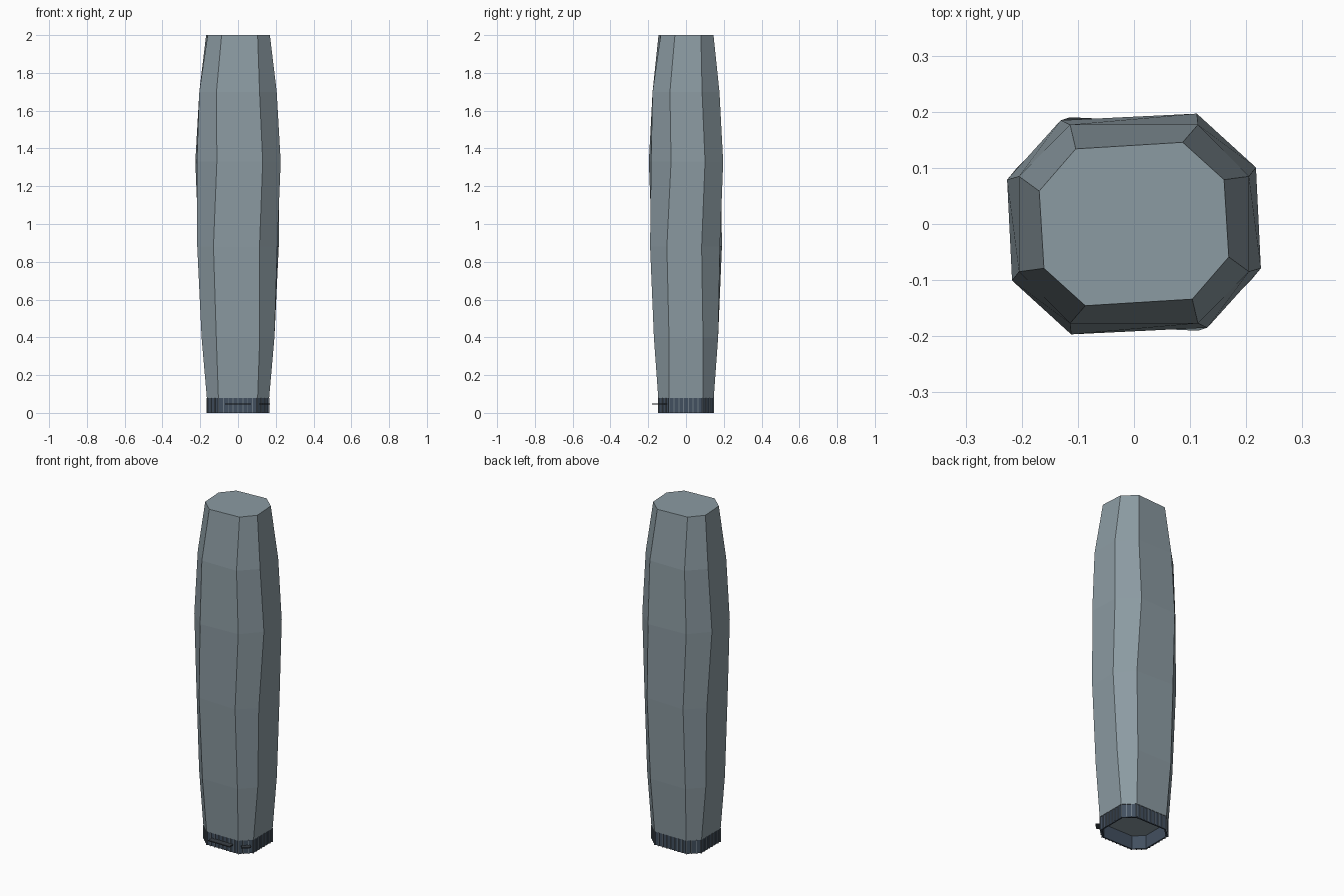
import bpy, bmesh, math
from mathutils import Vector, Matrix

cube = bpy.data.objects.get("Cube")
if cube:
    bpy.data.objects.remove(cube, do_unlink=True)


def material(name, rgb):
    m = bpy.data.materials.new(name)
    m.use_nodes = True
    m.diffuse_color = (*rgb, 1)
    m.node_tree.nodes["Principled BSDF"].inputs["Base Color"].default_value = (*rgb, 1)
    return m


cladding = material("grey cladding", (0.26, 0.325, 0.36))
glass = material("dark blue glass", (0.055, 0.08, 0.115))
metal = material("mullion grey", (0.15, 0.19, 0.23))
dark = material("dark canopy", (0.04, 0.05, 0.06))


def finish(name, bm, mat):
    bmesh.ops.recalc_face_normals(bm, faces=bm.faces)
    mesh = bpy.data.meshes.new(name)
    bm.to_mesh(mesh)
    bm.free()
    mesh.materials.append(mat)
    ob = bpy.data.objects.new(name, mesh)
    bpy.context.collection.objects.link(ob)
    return ob


def octagon(a, b, c, d, z, turn=0):
    """Chamfered rectangle: half sizes a, b; flat half lengths c, d."""
    pts = [(-c, -b), (c, -b), (a, -d), (a, d), (c, b), (-c, b), (-a, d), (-a, -d)]
    rot = Matrix.Rotation(math.radians(turn), 3, "Z")
    return [rot @ Vector((x, y, z)) for x, y in pts]


def loft(bm, rings):
    loops = [[bm.verts.new(p) for p in ring] for ring in rings]
    for low, high in zip(loops, loops[1:]):
        for i in range(len(low)):
            j = (i + 1) % len(low)
            bm.faces.new((low[i], low[j], high[j], high[i]))
    return loops


def add_box(bm, centre, size, angle):
    m = (Matrix.Translation(centre) @ Matrix.Rotation(angle, 4, "Z")
         @ Matrix.Diagonal((*size, 1)))
    bmesh.ops.create_cube(bm, size=1, matrix=m)


# Tower shaft: gently bulging octagon whose floors sway left and right
H = 0.08
shaft = [
    octagon(0.165, 0.147, 0.104, 0.09, H),
    octagon(0.193, 0.170, 0.115, 0.09, 0.4),
    octagon(0.212, 0.185, 0.122, 0.092, 0.88, -2.5),
    octagon(0.222, 0.191, 0.1215, 0.09, 1.33, 2.8),
    octagon(0.205, 0.177, 0.114, 0.085, 1.7),
    octagon(0.165, 0.14, 0.0955, 0.069, 2.0, 3.5),
]
bm = bmesh.new()
loops = loft(bm, shaft)
bm.faces.new(loops[-1])
bm.faces.new(loops[0])
finish("tower_shaft", bm, cladding)

# Glazed lobby wall, open below, with an inner face
bm = bmesh.new()
outer = (0.161, 0.143, 0.102, 0.088)
inner = (0.153, 0.135, 0.098, 0.084)
loft(bm, [octagon(*inner, H), octagon(*inner, 0), octagon(*outer, 0), octagon(*outer, H)])
finish("lobby_glass", bm, glass)

# Mullions spaced along every side of the lobby
bm = bmesh.new()
wall = octagon(0.163, 0.145, 0.103, 0.089, H / 2)
for i, p in enumerate(wall):
    edge = wall[(i + 1) % 8] - p
    count = round(edge.length / 0.025)
    for k in range(count):
        add_box(bm, p + edge * k / count, (0.005, 0.006, H), math.atan2(edge.y, edge.x))
finish("lobby_mullions", bm, metal)

# Entrance canopies over the front and the front left corner
for name, side, width, depth in (("front_canopy", 0, 0.14, 0.035),
                                 ("corner_canopy", 1, 0.05, 0.028)):
    p, q = wall[side], wall[side + 1]
    edge = (q - p).normalized()
    out = Vector((edge.y, -edge.x, 0))
    centre = (p + q) / 2 + out * depth / 2
    centre.z = 0.047
    bm = bmesh.new()
    add_box(bm, centre, (width, depth, 0.006), math.atan2(edge.y, edge.x))
    finish(name, bm, dark)
